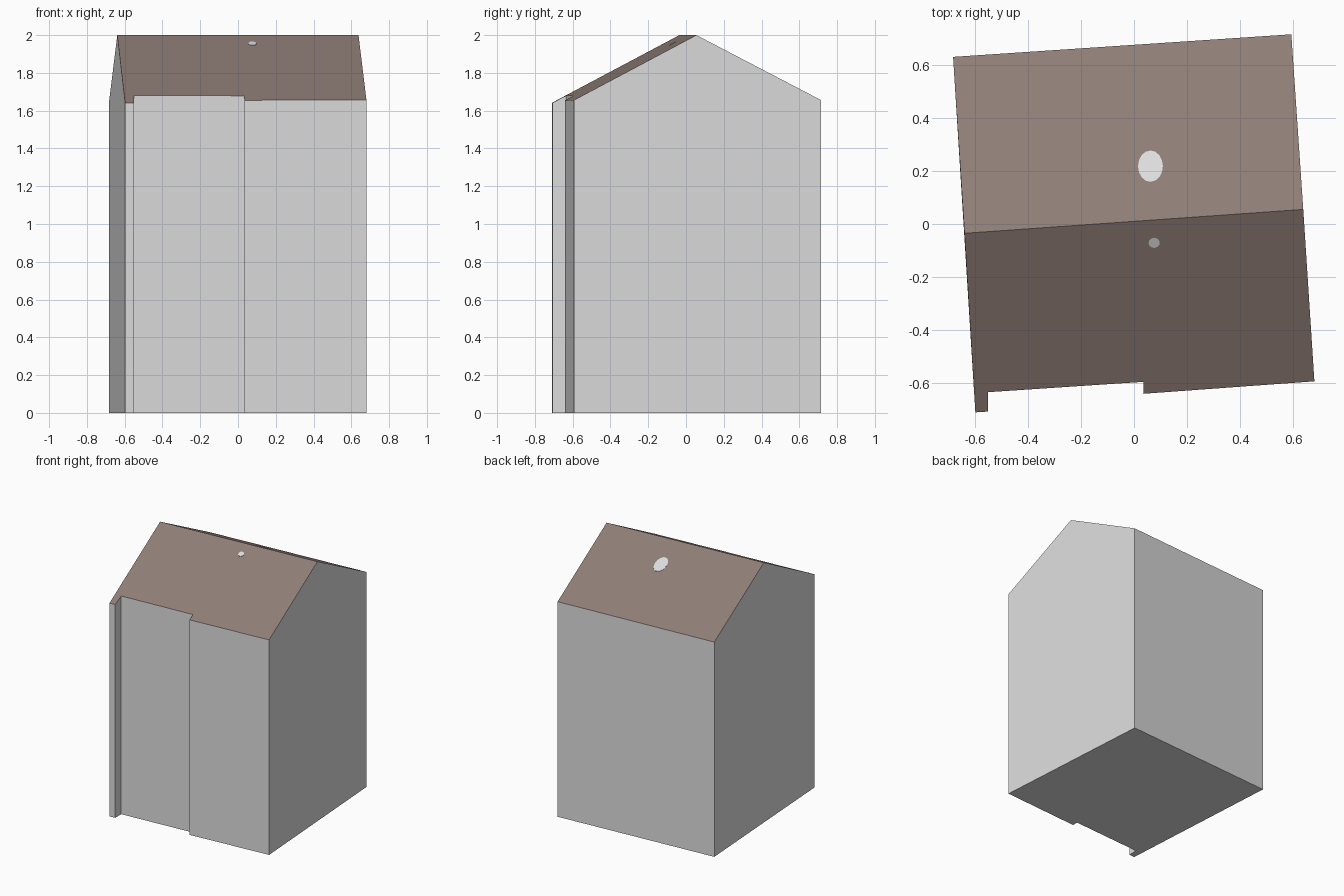
import bpy, bmesh, math
from mathutils import Vector

if "Cube" in bpy.data.objects:
    bpy.data.objects.remove(bpy.data.objects["Cube"])


def material(name, rgb):
    m = bpy.data.materials.new(name)
    m.diffuse_color = (*rgb, 1)
    m.use_nodes = True
    m.node_tree.nodes["Principled BSDF"].inputs["Base Color"].default_value = m.diffuse_color
    return m


wall_grey = material("wall_grey", (0.72, 0.72, 0.72))
roof_brown = material("roof_brown", (0.275, 0.207, 0.183))

# Ridge line and roof slopes
RIDGE_L, RIDGE_R = Vector((-0.639, -0.035, 2)), Vector((0.638, 0.055, 2))
along = (RIDGE_R - RIDGE_L).normalized()
across = Vector((-along.y, along.x, 0))


def roof_z(x, y):
    d = (Vector((x, y, 2)) - RIDGE_L).dot(across)
    return 2 - (0.52 * d if d > 0 else -0.53 * d)


def make_object(name, bm, mats):
    bmesh.ops.recalc_face_normals(bm, faces=bm.faces)
    bm.normal_update()
    me = bpy.data.meshes.new(name)
    if len(mats) > 1:
        for f in bm.faces:
            f.material_index = 1 if f.normal.z > 0.3 else 0
    bm.to_mesh(me)
    bm.free()
    for m in mats:
        me.materials.append(m)
    ob = bpy.data.objects.new(name, me)
    bpy.context.collection.objects.link(ob)


# House body: stepped front footprint raised to the gable roof
front = [(-0.598, -0.71), (-0.551, -0.707), (-0.551, -0.634),
         (0.035, -0.595), (0.035, -0.64), (0.68, -0.593)]
plan = front + [(0.593, 0.715), (-0.682, 0.63)]
bm = bmesh.new()
low = [bm.verts.new((x, y, 0)) for x, y in plan]
top = [bm.verts.new((x, y, roof_z(x, y))) for x, y in plan]
rl, rr = bm.verts.new(RIDGE_L), bm.verts.new(RIDGE_R)
bm.faces.new(low[::-1])
for i in range(8):
    j = (i + 1) % 8
    gable = {5: [rr], 7: [rl]}.get(i, [])
    bm.faces.new([low[i], low[j], top[j]] + gable + [top[i]])
bm.faces.new(top[:6] + [rr, rl])          # front slope
bm.faces.new([top[6], top[7], rl, rr])    # back slope
make_object("house_body", bm, [wall_grey, roof_brown])


# Small pale patches lying on the roof
def roof_patch(name, cx, cy, rx, ry):
    bm = bmesh.new()
    rings = []
    for lift in (-0.002, 0.002):
        ring = []
        for k in range(16):
            a = math.tau * k / 16
            x, y = cx + rx * math.cos(a), cy + ry * math.sin(a)
            ring.append(bm.verts.new((x, y, roof_z(x, y) + lift)))
        rings.append(ring)
    bm.faces.new(rings[0][::-1])
    bm.faces.new(rings[1])
    for k in range(16):
        n = (k + 1) % 16
        bm.faces.new([rings[0][k], rings[0][n], rings[1][n], rings[1][k]])
    make_object(name, bm, [wall_grey])


roof_patch("back_roof_patch", 0.062, 0.218, 0.047, 0.059)
roof_patch("front_roof_patch", 0.076, -0.071, 0.021, 0.019)
